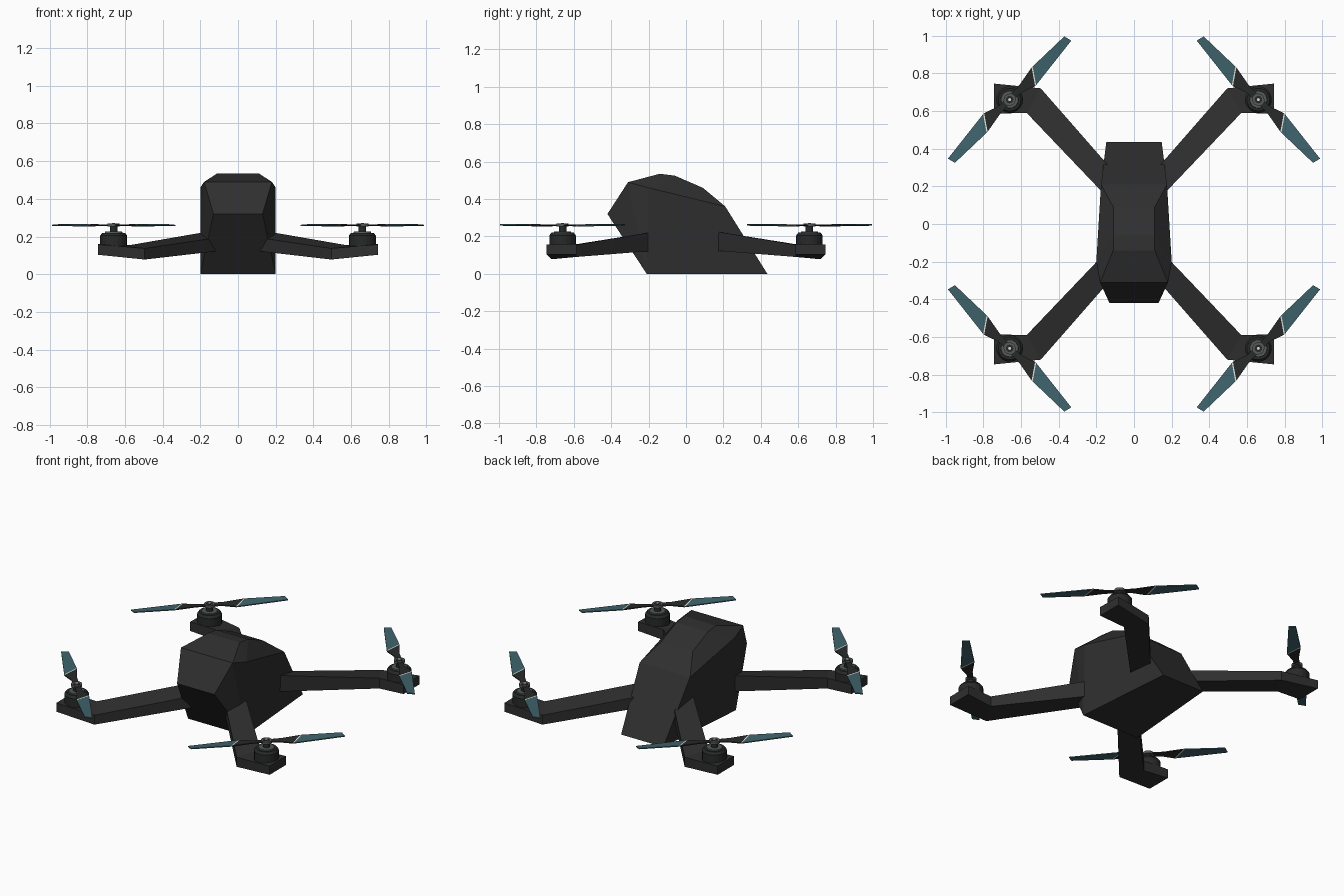
import bpy, bmesh
from mathutils import Vector

if "Cube" in bpy.data.objects:
    bpy.data.objects.remove(bpy.data.objects["Cube"])


def material(name, rgb):
    m = bpy.data.materials.new(name)
    m.diffuse_color = (*rgb, 1)
    m.use_nodes = True
    m.node_tree.nodes["Principled BSDF"].inputs["Base Color"].default_value = m.diffuse_color
    return m


SHELL = material("charcoal shell", (0.028, 0.028, 0.028))
MOTOR = material("black motor", (0.021, 0.022, 0.022))
STEEL = material("dark steel", (0.09, 0.10, 0.10))
TEAL = material("teal blade", (0.05, 0.125, 0.15))
WHITE = material("white stripe", (0.75, 0.75, 0.72))


def make(name, verts, faces, mat):
    bm = bmesh.new()
    vs = [bm.verts.new(v) for v in verts]
    for f in faces:
        bm.faces.new([vs[i] for i in f])
    bmesh.ops.recalc_face_normals(bm, faces=bm.faces)
    me = bpy.data.meshes.new(name)
    bm.to_mesh(me)
    bm.free()
    me.materials.append(mat)
    ob = bpy.data.objects.new(name, me)
    bpy.context.collection.objects.link(ob)
    return ob


def loft(name, rings, mat):
    """Skin equal-length closed rings and cap both ends."""
    n = len(rings[0])
    verts = [v for r in rings for v in r]
    faces = [(k * n + i, k * n + (i + 1) % n, (k + 1) * n + (i + 1) % n, (k + 1) * n + i)
             for k in range(len(rings) - 1) for i in range(n)]
    faces += [tuple(range(n))[::-1], tuple(range((len(rings) - 1) * n, len(rings) * n))]
    return make(name, verts, faces, mat)


def cylinder(name, x, y, z0, z1, r0, r1, mat, sides=20):
    bm = bmesh.new()
    bmesh.ops.create_cone(bm, cap_ends=True, segments=sides, radius1=r0, radius2=r1, depth=z1 - z0)
    bmesh.ops.translate(bm, verts=bm.verts, vec=(x, y, (z0 + z1) / 2))
    me = bpy.data.meshes.new(name)
    bm.to_mesh(me)
    bm.free()
    me.materials.append(mat)
    bpy.context.collection.objects.link(bpy.data.objects.new(name, me))


# Faceted body: half outline (half width, y, z), mirrored across x
half = [(0.20, -0.21, 0), (0.147, 0.435, 0), (0.175, 0.21, 0.36), (0.11, 0.09, 0.46),
        (0.11, -0.06, 0.525), (0.11, -0.14, 0.535), (0.18, -0.31, 0.49), (0.13, -0.42, 0.32),
        (0.20, -0.20, 0.46)]
n = len(half)
verts = half + [(-x, y, z) for x, y, z in half]
faces = [(i, (i + 1) % 8, (i + 1) % 8 + n, i + n) for i in range(8)]
for side in [(0, 1, 2, 8), (0, 8, 6), (0, 6, 7), (2, 3, 4, 8), (4, 5, 8), (5, 6, 8)]:
    faces += [side, tuple(i + n for i in side)]
make("body", verts, faces, SHELL)

# Arm plan: outer edge point, inner edge point, bottom z and top z for each
arm = [((0.07, 0.235, 0.127, 0.20), (0.15, 0.15, 0.125, 0.228)),
       ((0.495, 0.72, 0.078, 0.137), (0.57, 0.59, 0.09, 0.155)),
       ((0.742, 0.745, 0.103, 0.158), (0.742, 0.585, 0.103, 0.16))]
# Blade outlines: (along, across) from the hub centre
root = [(0.0, 0.016), (0.09, 0.018), (0.203, 0.038), (0.146, -0.045), (0.07, -0.018), (0.0, -0.016)]
stripe = [(0.203, 0.038), (0.211, 0.038), (0.154, -0.045), (0.146, -0.045)]
tip = [(0.211, 0.038), (0.442, 0.032), (0.453, -0.010), (0.154, -0.045)]
CX = 0.66


def blade(name, outline, sx, sy, flip, mat):
    rings = []
    for dz in (-0.003, 0.003):
        ring = []
        for u, v in outline:
            px = CX + flip * (v - u) * 0.7071
            py = CX + flip * (v + u) * 0.7071
            ring.append((sx * px, sy * py, 0.26 + 0.08 * v + dz))
        rings.append(ring)
    loft(name, rings, mat)


for sx, side in ((1, "right"), (-1, "left")):
    for sy, end in ((-1, "front"), (1, "back")):
        tag = f"{end}_{side}"
        x, y = sx * CX, sy * CX
        # Bent arm with motor foot
        rings = [[(sx * o[0], sy * o[1], o[2]), (sx * i[0], sy * i[1], i[2]),
                  (sx * i[0], sy * i[1], i[3]), (sx * o[0], sy * o[1], o[3])] for o, i in arm]
        loft(f"arm_{tag}", rings, SHELL)
        # Motor can, cap, shaft and hub
        cylinder(f"motor_{tag}", x, y, 0.13, 0.205, 0.071, 0.071, MOTOR)
        cylinder(f"motor_top_{tag}", x, y, 0.205, 0.22, 0.071, 0.06, MOTOR)
        cylinder(f"motor_cap_{tag}", x, y, 0.22, 0.226, 0.047, 0.045, STEEL)
        cylinder(f"shaft_{tag}", x, y, 0.224, 0.27, 0.02, 0.02, MOTOR, 12)
        cylinder(f"hub_{tag}", x, y, 0.253, 0.269, 0.032, 0.032, STEEL, 16)
        cylinder(f"hub_screw_{tag}", x, y, 0.269, 0.273, 0.008, 0.008, WHITE, 8)
        # Two-blade propeller
        for k, flip in ((1, 1), (2, -1)):
            blade(f"blade_root_{tag}_{k}", root, sx, sy, flip, MOTOR)
            blade(f"blade_stripe_{tag}_{k}", stripe, sx, sy, flip, WHITE)
            blade(f"blade_tip_{tag}_{k}", tip, sx, sy, flip, TEAL)
